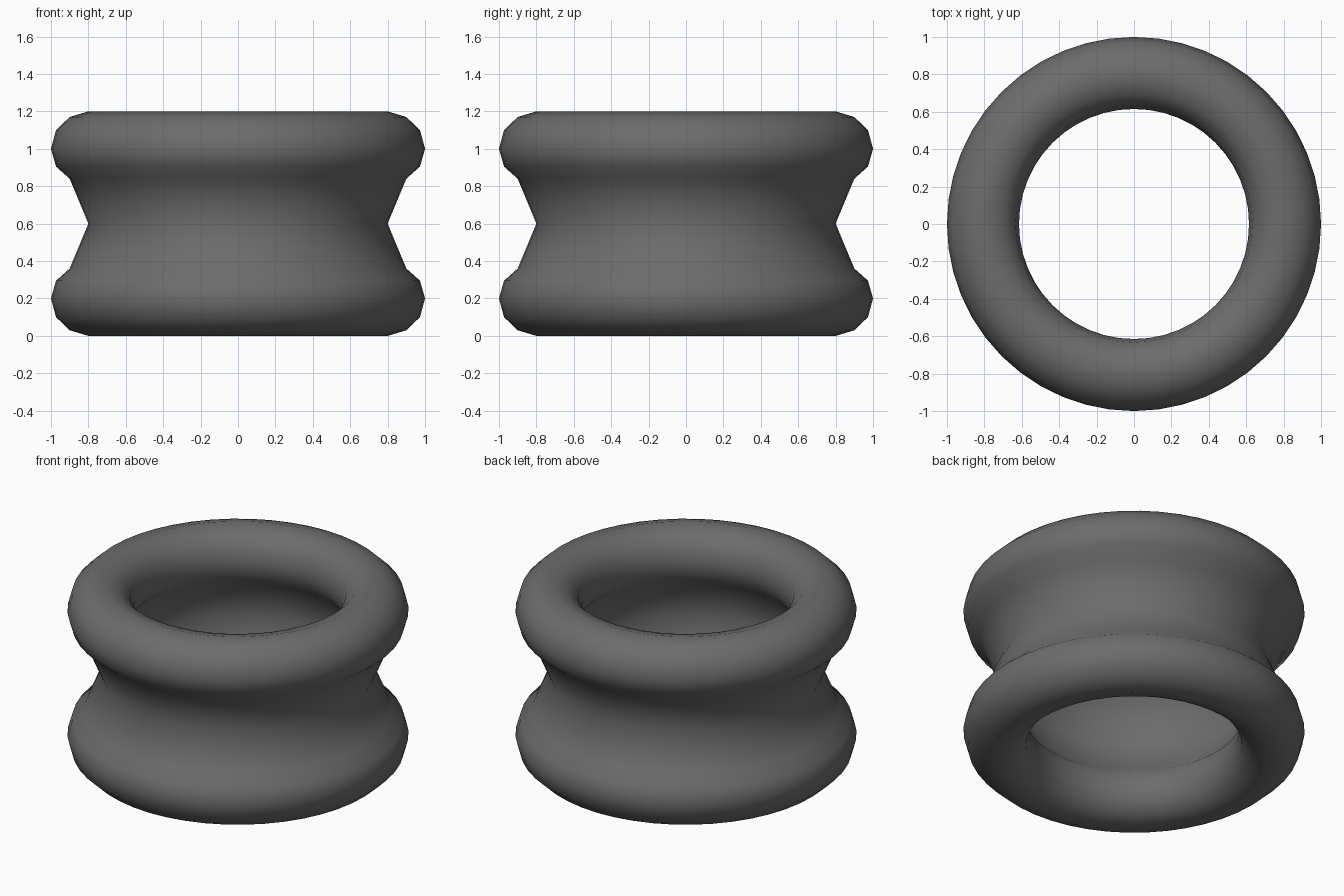
import bpy, bmesh, math

if "Cube" in bpy.data.objects:
    bpy.data.objects.remove(bpy.data.objects["Cube"])

SEGMENTS = 48
MID = 0.6  # mirror height of the profile

# lower half of the cross-section (radius, height)
outer = [(0.80, 0.0), (0.90, 0.03), (0.973, 0.10), (1.0, 0.20), (0.973, 0.295), (0.90, 0.36)]
inner = [(0.70, 0.36), (0.633, 0.295), (0.615, 0.20), (0.633, 0.10), (0.70, 0.03)]


def flip(points):
    return [(r, 2 * MID - z) for r, z in reversed(points)]


# closed loop: outer side going up, inner side going down, thin waist between the rings
profile = outer + [(0.80, MID)] + flip(outer) + flip(inner) + [(0.793, MID)] + inner

# revolve the cross-section into the pinched double ring
bm = bmesh.new()
rings = []
for i in range(SEGMENTS):
    a = 2 * math.pi * i / SEGMENTS
    rings.append([bm.verts.new((r * math.cos(a), r * math.sin(a), z)) for r, z in profile])
n = len(profile)
for i in range(SEGMENTS):
    p, q = rings[i], rings[(i + 1) % SEGMENTS]
    for j in range(n):
        k = (j + 1) % n
        bm.faces.new((p[j], q[j], q[k], p[k]))
bmesh.ops.recalc_face_normals(bm, faces=bm.faces)
for f in bm.faces:
    f.smooth = True

mesh = bpy.data.meshes.new("double_ring")
bm.to_mesh(mesh)
bm.free()

# single dark grey colour
grey = bpy.data.materials.new("dark grey")
grey.diffuse_color = (0.15, 0.15, 0.15, 1.0)
grey.use_nodes = True
grey.node_tree.nodes["Principled BSDF"].inputs["Base Color"].default_value = grey.diffuse_color
mesh.materials.append(grey)

ring = bpy.data.objects.new("double_ring", mesh)
bpy.context.collection.objects.link(ring)
